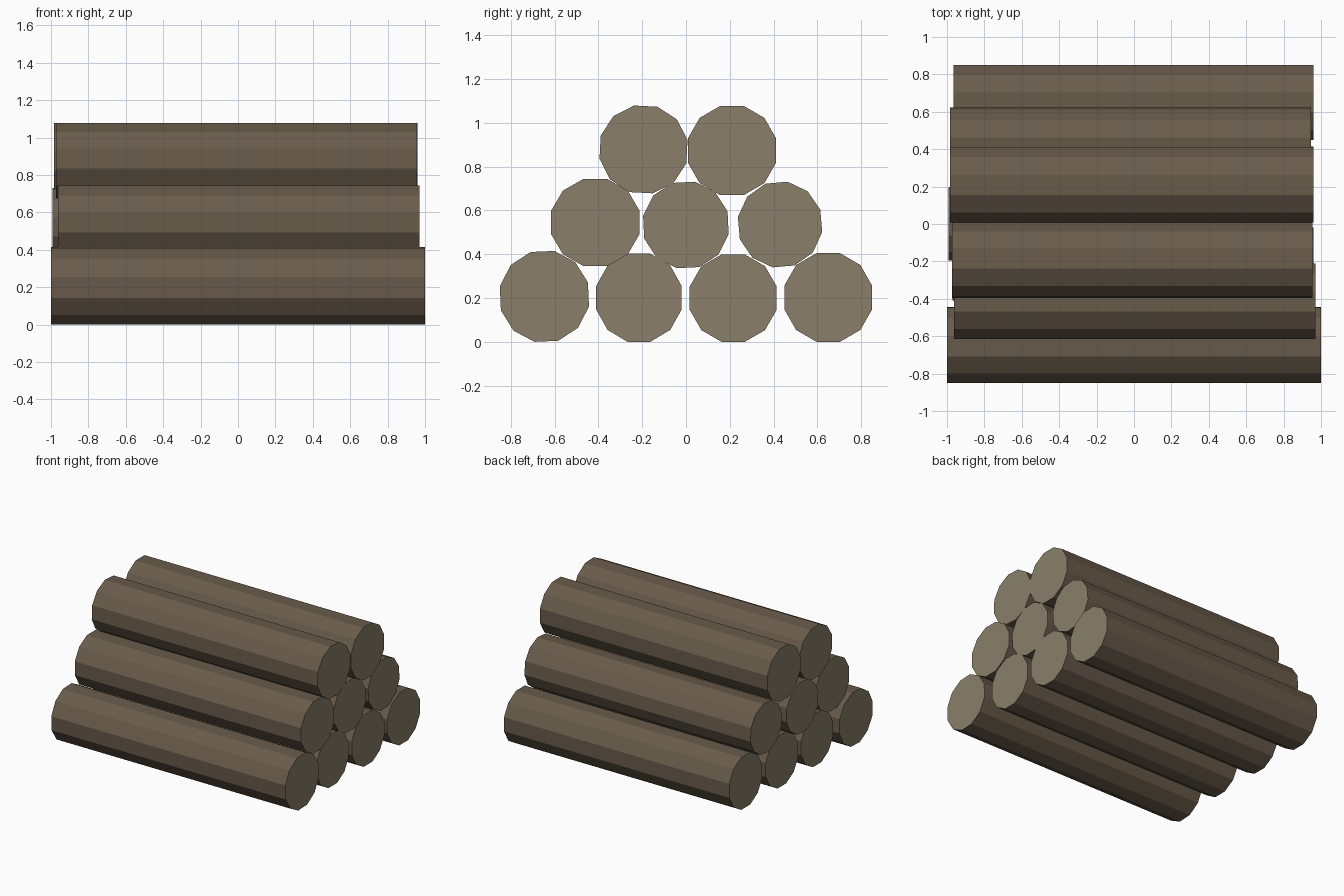
import bpy, math

if "Cube" in bpy.data.objects:
    bpy.data.objects.remove(bpy.data.objects["Cube"])

SIDES = 12


def material(name, color):
    m = bpy.data.materials.new(name)
    m.diffuse_color = (*color, 1.0)
    m.use_nodes = True
    m.node_tree.nodes["Principled BSDF"].inputs["Base Color"].default_value = m.diffuse_color
    return m


bark = material("dark bark", (0.140, 0.106, 0.070))
cut_wood = material("cut wood", (0.255, 0.213, 0.143))


def log(name, y, z, x, twist):
    """Faceted log along x; its cross-section fills the given y and z ranges."""
    angles = [2 * math.pi * (i + 0.5) / SIDES + math.radians(twist) for i in range(SIDES)]
    ring = [(math.cos(a), math.sin(a)) for a in angles]

    def fit(values, lo, hi):
        a, b = min(values), max(values)
        return [lo + (v - a) / (b - a) * (hi - lo) for v in values]

    ys = fit([p[0] for p in ring], *y)
    zs = fit([p[1] for p in ring], *z)
    verts = [(end, ys[i], zs[i]) for end in x for i in range(SIDES)]
    faces = [tuple(reversed(range(SIDES))), tuple(range(SIDES, 2 * SIDES))]
    for i in range(SIDES):
        j = (i + 1) % SIDES
        faces.append((i, j, j + SIDES, i + SIDES))
    mesh = bpy.data.meshes.new(name)
    mesh.from_pydata(verts, [], faces)
    mesh.materials.append(bark)
    mesh.materials.append(cut_wood)
    # The two end caps show the cut wood
    for f in mesh.polygons:
        f.material_index = 1 if abs(f.normal.x) > 0.9 else 0
    obj = bpy.data.objects.new(name, mesh)
    bpy.context.collection.objects.link(obj)


# Bottom row of four
log("bottom_log_1", (-0.850, -0.443), (0.0, 0.415), (-1.0, 1.0), 2.5)
log("bottom_log_2", (-0.410, -0.020), (0.0, 0.403), (-0.97, 0.96), 0)
log("bottom_log_3", (0.017, 0.414), (0.0, 0.399), (-0.97, 0.96), 0)
log("bottom_log_4", (0.449, 0.850), (0.0, 0.405), (-0.965, 0.96), 0)
# Middle row of three
log("middle_log_1", (-0.616, -0.212), (0.346, 0.744), (-0.963, 0.97), 0)
log("middle_log_2", (-0.196, 0.195), (0.336, 0.731), (-0.993, 0.955), 3)
log("middle_log_3", (0.237, 0.622), (0.340, 0.731), (-0.985, 0.945), 5)
# Top row of two
log("top_log_1", (-0.395, 0.007), (0.678, 1.079), (-0.973, 0.955), -3)
log("top_log_2", (0.008, 0.412), (0.670, 1.077), (-0.983, 0.96), 0)
